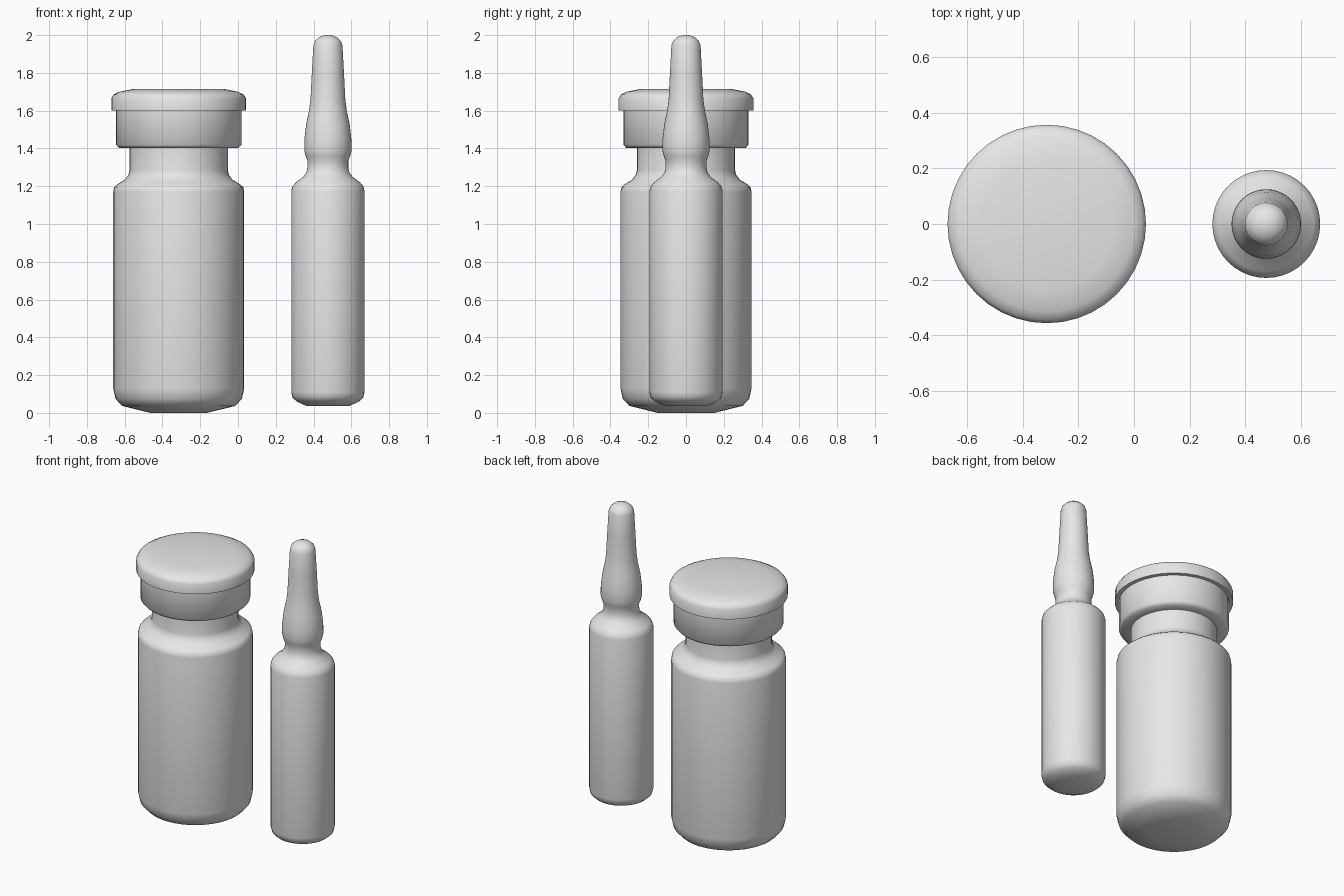
import bpy
import bmesh
import math

cube = bpy.data.objects.get("Cube")
if cube:
    bpy.data.objects.remove(cube, do_unlink=True)

SIDES = 40

# Single plain material
grey = bpy.data.materials.new("plain_grey")
grey.use_nodes = True
colour = (0.8, 0.8, 0.8, 1)
grey.diffuse_color = colour
grey.node_tree.nodes["Principled BSDF"].inputs["Base Color"].default_value = colour


def lathe(name, x, profile):
    """Turn (radius, height) points around a vertical axis, closing both ends."""
    bm = bmesh.new()
    rings = []
    for r, z in profile:
        ring = []
        for i in range(SIDES):
            a = math.tau * i / SIDES
            ring.append(bm.verts.new((r * math.cos(a), r * math.sin(a), z)))
        rings.append(ring)
    for low, high in zip(rings, rings[1:]):
        for i in range(SIDES):
            j = (i + 1) % SIDES
            bm.faces.new((low[i], low[j], high[j], high[i]))
    bm.faces.new(rings[0][::-1])
    bm.faces.new(rings[-1])
    mesh = bpy.data.meshes.new(name)
    bm.to_mesh(mesh)
    bm.free()
    mesh.materials.append(grey)
    obj = bpy.data.objects.new(name, mesh)
    bpy.context.collection.objects.link(obj)
    obj.location.x = x
    bpy.ops.object.select_all(action="DESELECT")
    obj.select_set(True)
    bpy.context.view_layer.objects.active = obj
    bpy.ops.object.shade_smooth_by_angle(angle=math.radians(50))
    return obj


VIAL_X, AMPOULE_X = -0.314, 0.476

# Wide vial: rounded base, straight wall, shoulder and neck
lathe("vial_body", VIAL_X, [
    (0.15, 0), (0.30, 0.037), (0.335, 0.075), (0.347, 0.13),
    (0.347, 1.17), (0.342, 1.195), (0.325, 1.21), (0.285, 1.235),
    (0.266, 1.26), (0.26, 1.285), (0.26, 1.41)])

# Crimped collar and overhanging lid
lathe("vial_collar", VIAL_X, [
    (0.25, 1.402), (0.315, 1.402), (0.332, 1.42), (0.332, 1.605)])
lathe("vial_lid", VIAL_X, [
    (0.357, 1.6), (0.357, 1.665), (0.345, 1.685), (0.315, 1.7), (0.24, 1.715)])

# Slim ampoule: body, pinched neck, bulb and tapering tip
lathe("ampoule", AMPOULE_X, [
    (0.115, 0.037), (0.165, 0.06), (0.187, 0.08), (0.194, 0.11),
    (0.194, 1.175), (0.187, 1.2), (0.17, 1.22), (0.13, 1.25),
    (0.113, 1.275), (0.108, 1.3), (0.108, 1.335), (0.118, 1.36),
    (0.125, 1.39), (0.124, 1.45), (0.115, 1.53), (0.1, 1.6),
    (0.092, 1.66), (0.085, 1.8), (0.077, 1.945), (0.068, 1.97),
    (0.045, 1.99), (0.018, 2)])
